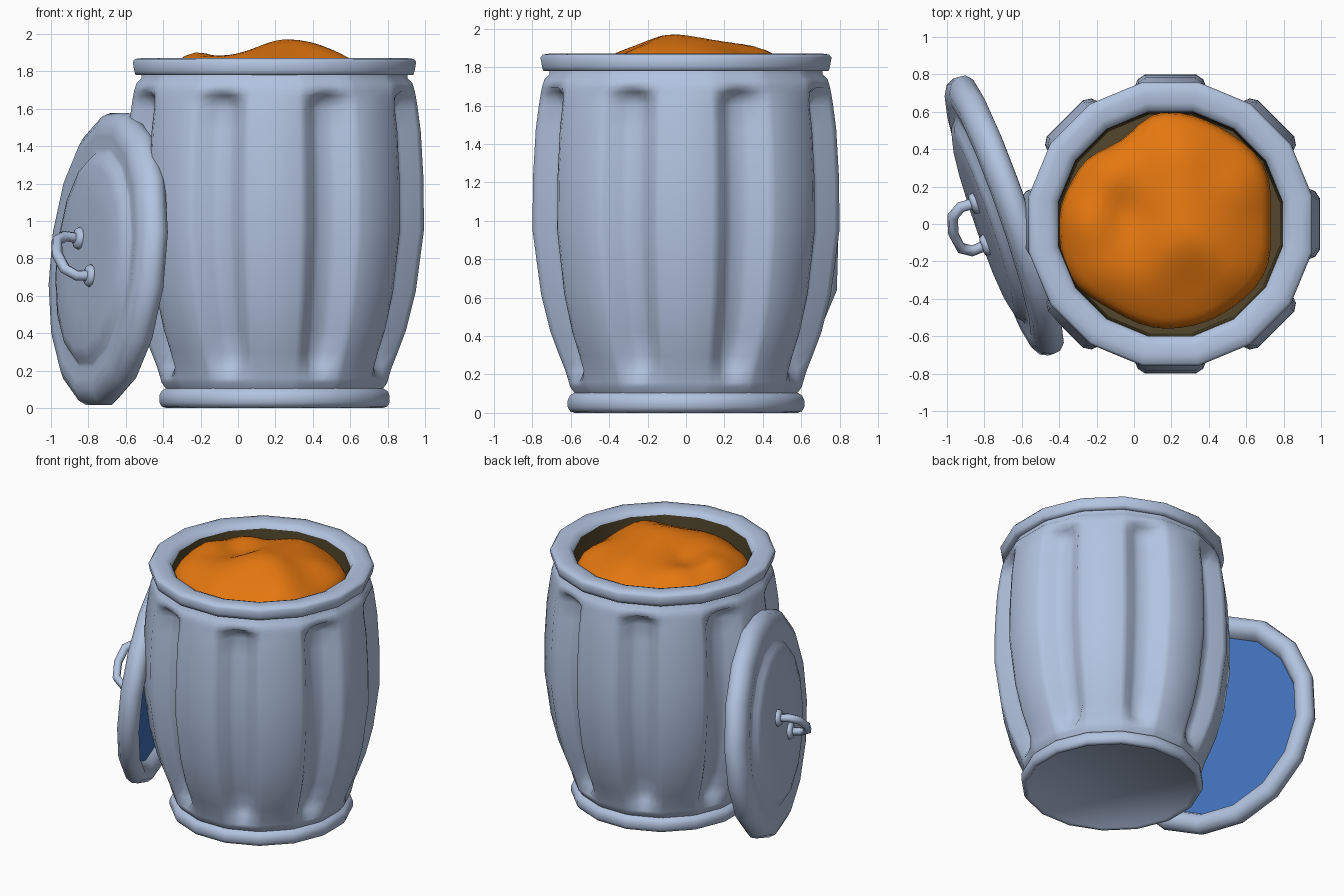
import bpy, math
from mathutils import Matrix, Vector

if "Cube" in bpy.data.objects:
    bpy.data.objects.remove(bpy.data.objects["Cube"])

SIDES = 16
CAN = Matrix.Translation((0.195, 0, 0))


def material(name, rgb):
    m = bpy.data.materials.new(name)
    m.diffuse_color = (*rgb, 1)
    m.use_nodes = True
    m.node_tree.nodes["Principled BSDF"].inputs["Base Color"].default_value = m.diffuse_color
    return m


METAL = material("pale blue grey metal", (0.45, 0.55, 0.75))
BLUE = material("blue lid underside", (0.055, 0.17, 0.52))
DARK = material("dark brown inside", (0.085, 0.062, 0.025))
ORANGE = material("orange rubbish", (0.78, 0.185, 0.005))


def make(name, verts, faces, mat, matrix, angle=180):
    me = bpy.data.meshes.new(name)
    me.from_pydata(verts, [], faces)
    me.materials.append(mat)
    me.polygons.foreach_set("use_smooth", [True] * len(me.polygons))
    me.set_sharp_from_angle(angle=math.radians(angle))
    me.update()
    ob = bpy.data.objects.new(name, me)
    ob.matrix_world = matrix
    bpy.context.collection.objects.link(ob)
    return ob


def skin(rows, cap_start=False, cap_end=False):
    """Join equal-length closed rings of points with quads."""
    n = len(rows[0])
    verts = [p for r in rows for p in r]
    faces = [(k * n + i, k * n + (i + 1) % n, (k + 1) * n + (i + 1) % n, (k + 1) * n + i)
             for k in range(len(rows) - 1) for i in range(n)]
    if cap_start:
        faces.append(tuple(reversed(range(n))))
    if cap_end:
        faces.append(tuple(range(len(verts) - n, len(verts))))
    return verts, faces


def ring(r, z, n=SIDES):
    # r is measured to the flat side
    a0 = math.pi / n
    R = r / math.cos(a0)
    return [(R * math.cos(a0 + 2 * math.pi * i / n), R * math.sin(a0 + 2 * math.pi * i / n), z)
            for i in range(n)]


def lathe(name, profile, mat, matrix, cap_start=False, cap_end=False, angle=80):
    v, f = skin([ring(r, z) for r, z in profile], cap_start, cap_end)
    return make(name, v, f, mat, matrix, angle)


# Can body: every other one of its 16 sides is pressed into a groove
D = 0.095
body_profile = [(0.578, 0.10, 0), (0.603, 0.135, 0), (0.61, 0.16, 0), (0.628, 0.22, 0.6),
                (0.66, 0.30, 0.95), (0.705, 0.42, 1), (0.755, 0.62, 1), (0.799, 0.95, 1),
                (0.797, 1.22, 1), (0.782, 1.48, 1), (0.766, 1.60, 1), (0.761, 1.635, 0.85),
                (0.755, 1.67, 0.55), (0.750, 1.695, 0), (0.738, 1.735, 0), (0.712, 1.762, 0),
                (0.71, 1.79, 0)]
rows = []
for apo, z, g in body_profile:
    row = []
    for s in range(8):
        for off in (-35.3, -32.2, -28, -25, -22.5, -20, -17, -12.8, -9.7, 0)[::-1]:
            a = math.radians(45 * s - off)
            d = abs(off) if abs(off) < 22.5 else 45 - abs(off)   # angle from rib centre
            flat = apo / math.cos(math.radians(d if d < 11.25 else 22.5 - d))
            if d < 10:                         # rib face
                r = flat
            elif d < 14:                       # chamfered rib edge
                r = flat + (apo * 0.992 - flat) * g
            elif d < 18:                       # groove foot, ends lower than the middle
                r = flat - D * 0.9 * g * g
            else:                              # groove floor
                r = flat - D * g
            row.append((r * math.cos(a), r * math.sin(a), z))
    rows.append(row)
v, f = skin(rows)
make("can_body", v, f, METAL, CAN)

# Base ring with bottom, and rolled top rim
lathe("can_base", [(0.57, 0.012), (0.58, 0.0), (0.603, 0.008), (0.616, 0.03), (0.616, 0.065),
                   (0.605, 0.09), (0.575, 0.108)], METAL, CAN, cap_start=True)
lathe("can_rim", [(0.70, 1.785), (0.742, 1.78), (0.749, 1.80), (0.758, 1.85), (0.745, 1.866),
                  (0.70, 1.872), (0.645, 1.868), (0.612, 1.855), (0.60, 1.83)], METAL, CAN)

# Dark inner wall and floor
lathe("can_inside", [(0.60, 1.835), (0.595, 1.75), (0.585, 1.45)], DARK, CAN, cap_end=True)

# Lumpy rubbish heap
OUTLINE = [0.56, 0.60, 0.575, 0.58, 0.49, 0.54, 0.57, 0.595, 0.56, 0.58, 0.585, 0.60]
BUMPS = [(0.42, -0.1, 0.06, 0.12), (0.2, -0.12, 0.075, 0.13), (0.26, 0.12, 0.07, 0.14),
         (-0.24, 0.0, 0.065, 0.11), (-0.05, 0.05, -0.03, 0.09), (0.05, -0.3, 0.03, 0.12),
         (0.25, 0.38, 0.045, 0.12), (0.56, -0.28, 0.045, 0.11), (-0.12, 0.27, 0.04, 0.1),
         (0.57, 0.2, 0.03, 0.1), (-0.2, -0.25, 0.03, 0.1)]


def heap_point(t, a):
    u = a / (2 * math.pi) * len(OUTLINE)
    i, w = int(u), u - int(u)
    w = w * w * (3 - 2 * w)
    n = len(OUTLINE)
    rad = t * (OUTLINE[i % n] * (1 - w) + OUTLINE[(i + 1) % n] * w)
    x, y = 0.17 + rad * math.cos(a), 0.02 + rad * math.sin(a)
    z = 1.855 - 0.10 * t ** 5
    for bx, by, h, s in BUMPS:
        z += h * math.exp(-((x - bx) ** 2 + (y - by) ** 2) / (2 * s * s))
    return x, y, z


N = 48
angles = [2 * math.pi * i / N for i in range(N)]
rows = [[(x, y, 1.5) for x, y, z in (heap_point(0.97, a) for a in angles)]]
rows += [[(x, y, z - dz) for x, y, z in (heap_point(t, a) for a in angles)]
         for t, dz in ((1, 0.06), (0.985, 0.015), (0.95, 0), (0.9, 0), (0.8, 0), (0.7, 0), (0.6, 0),
                       (0.5, 0), (0.4, 0), (0.3, 0), (0.2, 0), (0.1, 0), (0.03, 0))]
v, f = skin(rows, cap_end=True)
make("rubbish_heap", v, f, ORANGE, Matrix.Identity(4))

# Lid leaning on the left side; local z points out of its top
tilt = math.radians(5)
nrm = Vector((-0.945 * math.cos(tilt), -0.326 * math.cos(tilt), math.sin(tilt))).normalized()
xa = Vector((0.326, -0.945, 0)).normalized()
ya = nrm.cross(xa)
LID = Matrix((xa, ya, nrm)).transposed().to_4x4()
LID.translation = (-0.745, 0.025, 0.80)
lathe("lid", [(0.635, -0.05), (0.655, -0.095), (0.70, -0.128), (0.745, -0.122), (0.778, -0.09),
              (0.783, -0.05), (0.762, -0.005), (0.71, 0.026), (0.65, 0.03), (0.585, 0.02),
              (0.565, 0.025), (0.54, 0.05), (0.48, 0.068), (0.30, 0.074), (0.05, 0.076)],
      METAL, LID, cap_end=True)
v, f = skin([ring(0.642, -0.052)], cap_start=True)
make("lid_underside", v, f, BLUE, LID)

# Handle: a bent tube between two round feet
curve = bpy.data.curves.new("lid_handle", "CURVE")
curve.dimensions = "3D"
curve.bevel_depth = 0.03
curve.bevel_resolution = 1
path = [(-1, 0.06), (-1.05, 0.16), (-0.75, 0.215), (0, 0.235), (0.75, 0.215), (1.05, 0.16), (1, 0.06)]
sp = curve.splines.new("POLY")
sp.points.add(len(path) - 1)
for p, (s, h) in zip(sp.points, path):
    p.co = (0.115 * s, -0.10 * s, h, 1)
curve.materials.append(METAL)
handle = bpy.data.objects.new("lid_handle", curve)
handle.matrix_world = LID
bpy.context.collection.objects.link(handle)
for side, label in ((-1, "upper"), (1, "lower")):
    v, f = skin([ring(r, z, 10) for r, z in ((0.05, 0.06), (0.058, 0.08), (0.05, 0.10), (0.03, 0.105))],
                cap_end=True)
    make("handle_foot_" + label, v, f, METAL,
         LID @ Matrix.Translation((0.115 * side, -0.10 * side, 0)))
